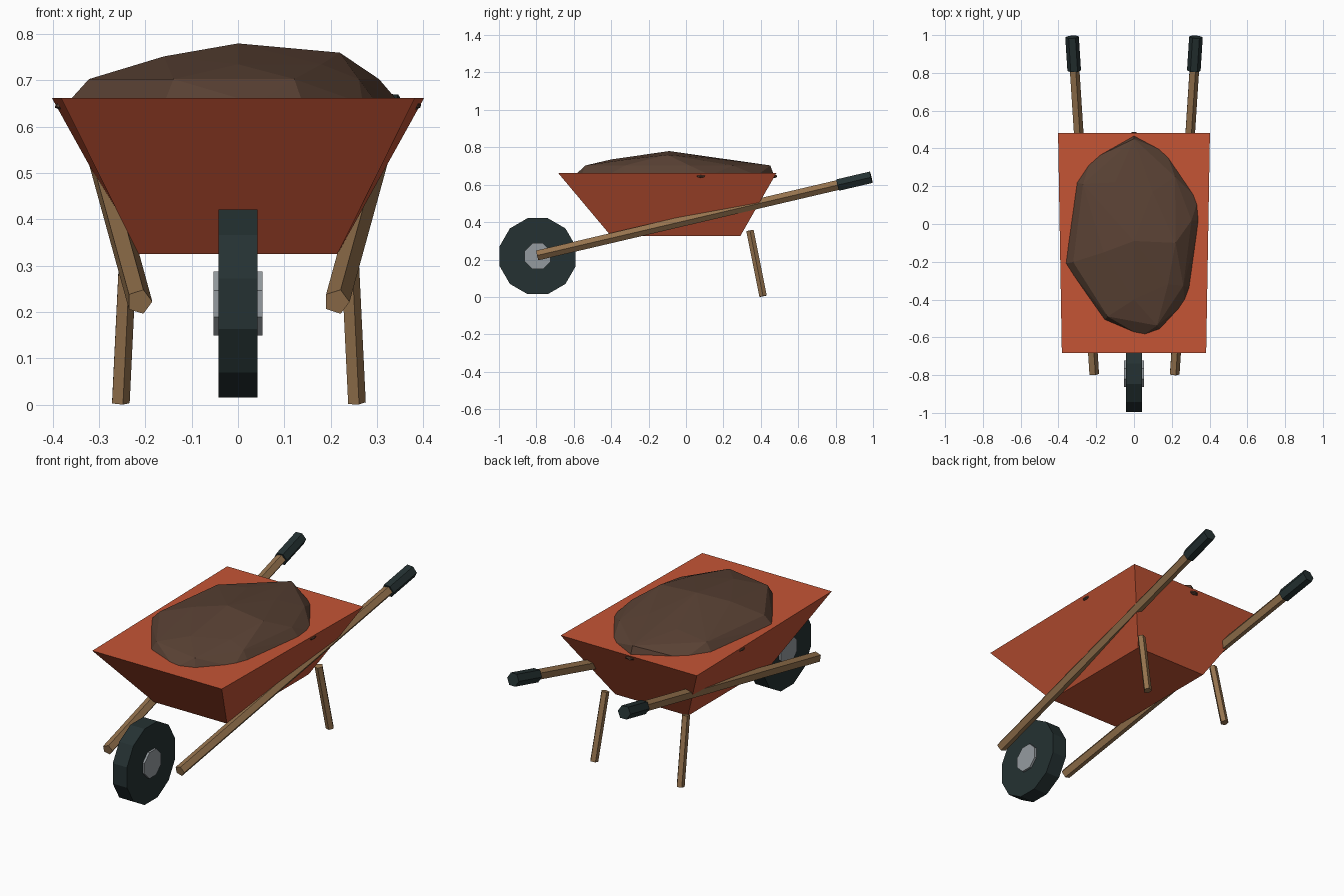
import bpy
import bmesh
from math import cos, sin, tau
from mathutils import Vector

cube = bpy.data.objects.get("Cube")
if cube:
    bpy.data.objects.remove(cube)


def material(name, rgb):
    m = bpy.data.materials.new(name)
    m.use_nodes = True
    m.diffuse_color = (*rgb, 1)
    m.node_tree.nodes["Principled BSDF"].inputs["Base Color"].default_value = (*rgb, 1)
    return m


RED = material("tray_red", (0.56, 0.09, 0.036))
WOOD = material("wood", (0.30, 0.17, 0.075))
RUBBER = material("dark_rubber", (0.018, 0.031, 0.032))
METAL = material("hub_metal", (0.30, 0.33, 0.35))
SOIL = material("soil", (0.10, 0.053, 0.034))


def finish(name, bm, mat):
    bmesh.ops.recalc_face_normals(bm, faces=bm.faces[:])
    mesh = bpy.data.meshes.new(name)
    bm.to_mesh(mesh)
    bm.free()
    mesh.materials.append(mat)
    obj = bpy.data.objects.new(name, mesh)
    bpy.context.collection.objects.link(obj)
    return obj


def loft(name, rings, mat):
    """Closed solid through two rings of equal length."""
    bm = bmesh.new()
    low, high = [[bm.verts.new(p) for p in ring] for ring in rings]
    n = len(low)
    for i in range(n):
        j = (i + 1) % n
        bm.faces.new((low[i], low[j], high[j], high[i]))
    bm.faces.new(low[::-1])
    bm.faces.new(high)
    return finish(name, bm, mat)


def rod(name, start, end, radius, sides, mat, side_axis=(1, 0, 0), turn=0.0):
    """Flat-sided bar between two points; turn is in fractions of one side."""
    start, end = Vector(start), Vector(end)
    axis = (end - start).normalized()
    u = Vector(side_axis)
    u = (u - axis * u.dot(axis)).normalized()
    v = axis.cross(u)
    angles = [tau * (i + turn) / sides for i in range(sides)]
    rim = [radius * (cos(a) * u + sin(a) * v) for a in angles]
    return loft(name, [[c + p for p in rim] for c in (start, end)], mat)


# Tray: solid tapered tub, slightly wider at the back
bottom = [(-0.215, -0.40, 0.325), (0.215, -0.40, 0.325),
          (0.215, 0.29, 0.325), (-0.215, 0.29, 0.325)]
top = [(-0.382, -0.683, 0.662), (0.382, -0.683, 0.662),
       (0.402, 0.483, 0.662), (-0.402, 0.483, 0.662)]
loft("tray", [bottom, top], RED)

# Soil heap: faceted hull over an outline, a shoulder and crown points
outline = [(0, .47), (.17, .38), (.25, .26), (.34, .13), (.35, .02), (.32, -.13),
           (.30, -.34), (.27, -.42), (.14, -.56), (.04, -.595), (-.16, -.51),
           (-.28, -.34), (-.37, -.21), (-.32, 0), (-.31, .22), (-.23, .34)]
crown = [(0, -.09, .78), (.22, -.1, .76), (-.16, -.15, .752), (.1, .17, .738),
         (-.1, .22, .73), (0, -.4, .735), (.18, -.32, .735)]
bm = bmesh.new()
for x, y in outline:
    bm.verts.new((x, y, 0.65))
for x, y in outline[::2]:
    bm.verts.new((x * 0.87, y * 0.96, 0.703))
for p in crown:
    bm.verts.new(p)
hull = bmesh.ops.convex_hull(bm, input=bm.verts[:])
bmesh.ops.delete(bm, geom=[v for v in bm.verts if not v.link_faces], context='VERTS')
finish("soil_heap", bm, SOIL)

# Small clods poking through the tray walls
for name, place, size in (("left_clod", (0.385, 0.08, 0.645), (0.012, 0.025, 0.008)),
                          ("right_clod", (-0.385, 0.08, 0.645), (0.012, 0.025, 0.008)),
                          ("back_clod", (0, 0.472, 0.645), (0.028, 0.017, 0.01))):
    bm = bmesh.new()
    bmesh.ops.create_icosphere(bm, subdivisions=1, radius=1)
    bmesh.ops.scale(bm, vec=size, verts=bm.verts[:])
    bmesh.ops.translate(bm, vec=place, verts=bm.verts[:])
    finish(name, bm, SOIL)

# Handles, grips and legs on both sides
for side, s in (("left", 1), ("right", -1)):
    front = Vector((s * 0.213, -0.795, 0.222))
    back = Vector((s * 0.328, 0.99, 0.64))
    rod(side + "_handle", front, front.lerp(back, 0.95), 0.028, 5, WOOD)
    rod(side + "_grip", front.lerp(back, 0.9), back, 0.036, 6, RUBBER)
    rod(side + "_leg", (s * 0.255, 0.412, 0.004), (s * 0.238, 0.342, 0.355),
        0.021, 5, WOOD)

# Wheel with a protruding hub
for name, half, radius, sides, mat in (("tyre", 0.042, 0.21, 12, RUBBER),
                                       ("hub", 0.053, 0.075, 8, METAL)):
    rod(name, (-half, -0.793, 0.218), (half, -0.793, 0.218), radius, sides, mat,
        side_axis=(0, 1, 0), turn=0.5)
